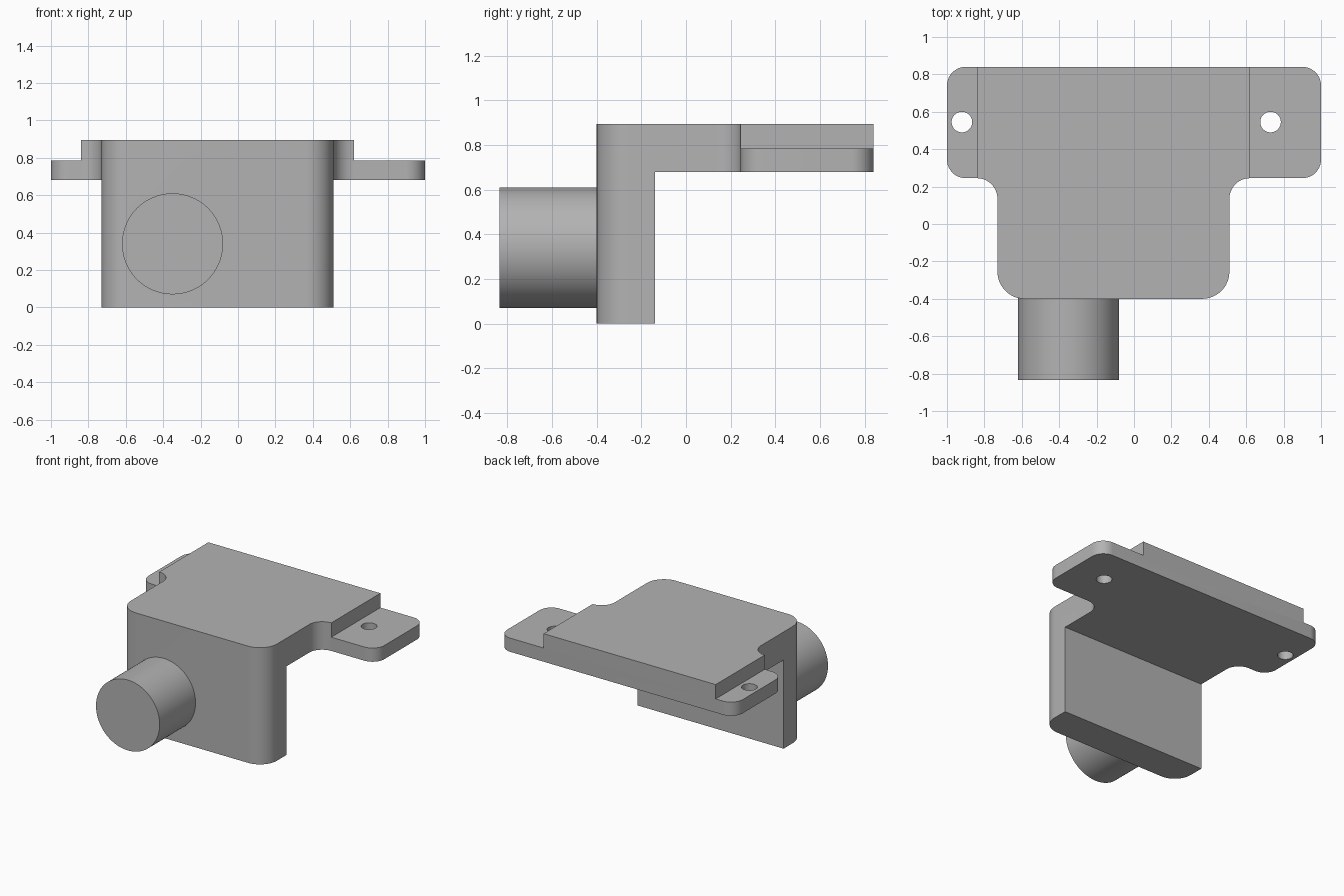
import bpy, bmesh, math
from mathutils import Vector, Matrix

if "Cube" in bpy.data.objects:
    bpy.data.objects.remove(bpy.data.objects["Cube"], do_unlink=True)

grey = bpy.data.materials.new("plain grey")
grey.use_nodes = True
colour = (0.45, 0.45, 0.45, 1)
grey.diffuse_color = colour
grey.node_tree.nodes["Principled BSDF"].inputs["Base Color"].default_value = colour


def finish(name, bm):
    bmesh.ops.recalc_face_normals(bm, faces=bm.faces)
    mesh = bpy.data.meshes.new(name)
    bm.to_mesh(mesh)
    bm.free()
    mesh.materials.append(grey)
    ob = bpy.data.objects.new(name, mesh)
    bpy.context.collection.objects.link(ob)
    return ob


def rounded(corners, steps=12):
    """Round each (x, y, radius) right-angle corner of a closed outline."""
    points = []
    for i, (x, y, r) in enumerate(corners):
        p = Vector((x, y))
        a = (Vector(corners[i - 1][:2]) - p).normalized()
        b = (Vector(corners[(i + 1) % len(corners)][:2]) - p).normalized()
        if r == 0:
            points.append(p)
            continue
        centre = p + (a + b) * r
        for k in range(steps + 1):
            t = k / steps * math.pi / 2
            points.append(centre - b * r * math.cos(t) - a * r * math.sin(t))
    return points


def prism(name, outline, z0, z1):
    bm = bmesh.new()
    face = bm.faces.new([bm.verts.new((p.x, p.y, z0)) for p in outline])
    ext = bmesh.ops.extrude_face_region(bm, geom=[face])
    top = [v for v in ext["geom"] if isinstance(v, bmesh.types.BMVert)]
    bmesh.ops.translate(bm, verts=top, vec=(0, 0, z1 - z0))
    return finish(name, bm)


def box(name, lo, hi):
    corners = [(lo[0], lo[1], 0), (hi[0], lo[1], 0), (hi[0], hi[1], 0), (lo[0], hi[1], 0)]
    return prism(name, rounded(corners), lo[2], hi[2])


def cylinder(name, centre, radius, depth, turn=0, sides=48):
    bm = bmesh.new()
    place = Matrix.Translation(centre) @ Matrix.Rotation(turn, 4, 'X')
    bmesh.ops.create_cone(bm, cap_ends=True, segments=sides, radius1=radius,
                          radius2=radius, depth=depth, matrix=place)
    return finish(name, bm)


# T-shaped body with rounded corners and filleted ears
body = prism("bracket_body", rounded([
    (-0.73, -0.4, 0.145), (0.51, -0.4, 0.145),
    (0.51, 0.245, 0.11), (1, 0.245, 0.1), (1, 0.84, 0.1),
    (-1, 0.84, 0.1), (-1, 0.245, 0.1), (-0.73, 0.245, 0.11)]), 0, 0.895)

# Hollow under the plate, lowered ears and screw holes
cutters = [
    box("cutter_under_plate", (-1.2, -0.14, -0.2), (1.2, 1.2, 0.68)),
    box("cutter_ear_right", (-1.2, 0.1, 0.785), (-0.84, 1.2, 1.2)),
    box("cutter_ear_left", (0.62, 0.1, 0.785), (1.2, 1.2, 1.2)),
]
for side, x in (("right", -0.92), ("left", 0.73)):
    cutters.append(cylinder("cutter_hole_" + side, (x, 0.545, 0.75), 0.055, 0.6))

# Round shaft projecting from the front wall
shaft = cylinder("front_shaft", (-0.35, -0.565, 0.34), 0.27, 0.54, math.pi / 2, 96)


def apply_boolean(tool, operation):
    mod = body.modifiers.new(operation.lower(), 'BOOLEAN')
    mod.operation, mod.object, mod.solver = operation, tool, 'EXACT'
    bpy.context.view_layer.objects.active = body
    bpy.ops.object.modifier_apply(modifier=mod.name)
    bpy.data.objects.remove(tool, do_unlink=True)


for tool in cutters:
    apply_boolean(tool, 'DIFFERENCE')
apply_boolean(shaft, 'UNION')

bpy.ops.object.select_all(action='DESELECT')
body.select_set(True)
bpy.context.view_layer.objects.active = body
bpy.ops.object.shade_smooth_by_angle(angle=math.radians(30))
